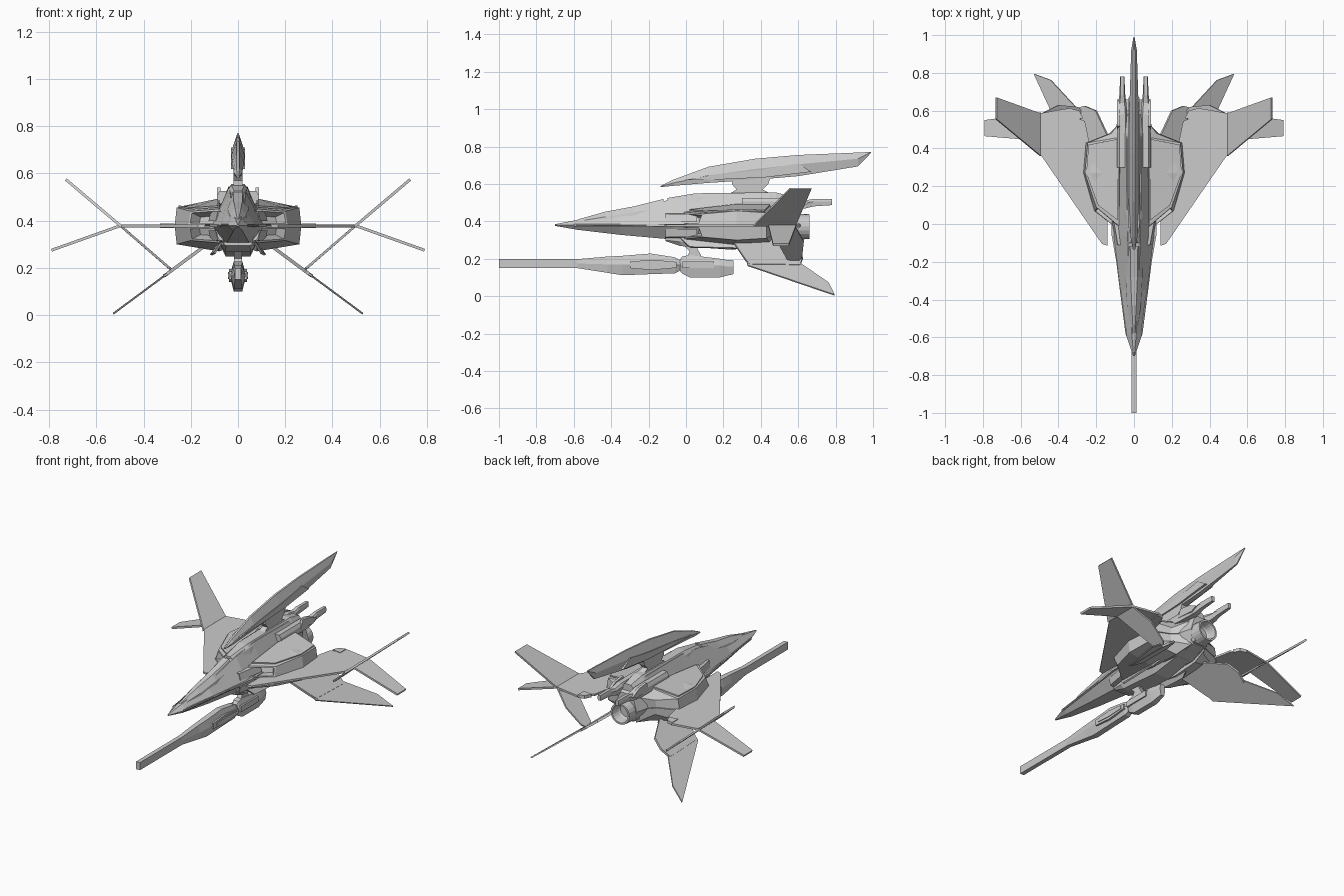
import bpy, bmesh, math
from mathutils import Vector


def finish(bm, name, mirror=False):
    me = bpy.data.meshes.new(name)
    bm.to_mesh(me)
    bm.free()
    ob = bpy.data.objects.new(name, me)
    bpy.context.collection.objects.link(ob)
    if mirror:
        ob.modifiers.new("mirror", 'MIRROR')
    return ob


def loft(name, rings, mirror=False, mouth=None):
    """Skin equal-length rings of points; mouth=(rim, depth) hollows the first cap."""
    bm = bmesh.new()
    vs = [[bm.verts.new(p) for p in r] for r in rings]
    n = len(rings[0])
    for a, b in zip(vs, vs[1:]):
        for i in range(n):
            bm.faces.new((a[i], a[(i + 1) % n], b[(i + 1) % n], b[i]))
    cap = bm.faces.new(vs[0])
    bm.faces.new(vs[-1])
    bmesh.ops.recalc_face_normals(bm, faces=bm.faces[:])
    if mouth:
        bmesh.ops.inset_region(bm, faces=[cap], thickness=mouth[0])
        shift = -cap.normal * mouth[1]
        res = bmesh.ops.extrude_face_region(bm, geom=[cap])
        bmesh.ops.translate(bm, vec=shift, verts=[v for v in res['geom'] if isinstance(v, bmesh.types.BMVert)])
        if cap.is_valid:
            bm.faces.remove(cap)
    return finish(bm, name, mirror)


def hull(name, rows, cx=0.0):
    """Six-sided body; row = y, top z, top w, mid z, mid w, bottom z, bottom w."""
    rings = [[(cx + wt, y, zt), (cx + wm, y, zm), (cx + wb, y, zb),
              (cx - wb, y, zb), (cx - wm, y, zm), (cx - wt, y, zt)]
             for y, zt, wt, zm, wm, zb, wb in rows]
    return loft(name, rings, cx != 0)


def plate(name, pts, thick=0.012, mirror=True):
    """Thin flat panel from a 3D outline."""
    bm = bmesh.new()
    f = bm.faces.new([bm.verts.new(p) for p in pts])
    f.normal_update()
    off = f.normal * thick / 2
    for v in bm.verts:
        v.co -= off
    res = bmesh.ops.extrude_face_region(bm, geom=[f])
    bmesh.ops.translate(bm, vec=off * 2, verts=[v for v in res['geom'] if isinstance(v, bmesh.types.BMVert)])
    bmesh.ops.recalc_face_normals(bm, faces=bm.faces[:])
    return finish(bm, name, mirror)


def side_slab(name, yz, w, cx=0.0):
    """Side profile extruded across x."""
    return loft(name, [[(cx + s * w, y, z) for y, z in yz] for s in (-1, 1)], cx != 0)


# Fuselage, canopy and belly
hull("fuselage", [
    (-.70, .385, .002, .380, .004, .376, .002),
    (-.58, .408, .012, .380, .045, .355, .020),
    (-.35, .450, .024, .380, .075, .328, .035),
    (-.07, .520, .034, .380, .110, .303, .050),
    (.10, .545, .038, .380, .110, .285, .060),
    (.45, .545, .040, .380, .110, .280, .060),
    (.60, .480, .045, .380, .075, .315, .045)])
hull("canopy", [
    (-.58, .410, .004, .400, .016, .390, .016),
    (-.43, .452, .012, .425, .036, .400, .040),
    (-.28, .480, .018, .450, .044, .410, .050),
    (-.12, .520, .020, .470, .046, .420, .050)])
hull("belly", [
    (-.11, .310, .060, .300, .060, .295, .050),
    (-.03, .310, .072, .290, .070, .268, .055),
    (.25, .310, .075, .290, .072, .248, .052),
    (.58, .330, .060, .320, .060, .305, .040)])

# Side strakes beside the cockpit
plate("nose_strake", [(.04, -.60, .38), (.085, -.25, .38), (.12, -.05, .38), (.12, .1, .38), (.03, .1, .38)], .014)

# Engine nacelles with hollow slanted intakes, upper and lower halves
NAC = [[(.07, -.04, .005), (.21, .07, .005), (.20, .09, .062), (.08, -.01, .072)],
       [(.06, .27, .002), (.268, .27, .002), (.260, .27, .078), (.08, .27, .108)],
       [(.06, .45, .002), (.255, .43, .002), (.245, .43, .068), (.07, .46, .105)],
       [(.05, .56, .002), (.13, .48, .002), (.12, .48, .045), (.05, .57, .080)]]
for label, s in (("upper", 1), ("lower", -1)):
    loft(label + "_nacelle", [[(x, y, .378 + s * z) for x, y, z in r] for r in NAC], True, (.011, .06))
    loft(label + "_inner_intake",
         [[(.07, y, .378 + s * .02), (w, y, .378 + s * .02), (w - .01, y, .378 + s * .062), (.06, y, .378 + s * .066)]
          for y, w in ((-.11, .095), (.06, .125))], True, (.006, .04))
# Raised armour panel over each upper nacelle
plate("nacelle_panel", [(.085, .02, .46), (.19, .10, .452), (.252, .27, .461),
                        (.24, .42, .457), (.085, .45, .486), (.085, .27, .489)], .008)

# Main wing
Z = .378
plate("main_wing", [(.14, -.115, Z), (.17, -.105, Z), (.50, .375, Z), (.50, .585, Z), (.42, .60, Z),
                    (.33, .615, Z), (.325, .57, Z), (.26, .545, Z), (.23, .40, Z), (.14, .30, Z)])
plate("wing_tip_hinge", [(.27, .56, Z), (.33, .55, Z), (.33, .61, Z), (.29, .60, Z)], .02)

# Wing-tip fins: one up, one down, plus the strut panel to the lower fin
plate("upper_tip_fin", [(.495, .36, .376), (.73, .555, .575), (.73, .67, .575), (.495, .585, .376)])
plate("lower_tip_fin", [(.495, .44, .380), (.79, .465, .275), (.79, .55, .275), (.495, .59, .380)])
plate("fin_strut_panel", [(.50, .44, .38), (.50, .58, .38), (.40, .63, .294), (.30, .62, .207),
                          (.275, .595, .186), (.29, .54, .199)], .010)


# Lower ventral fins, lying in one slanted plane
def slant(x, y):
    return (x, y, .19 - .74 * (x - .28))


plate("ventral_fin_root", [slant(*p) for p in ((.12, .24), (.28, .32), (.31, .34), (.315, .61),
                                               (.26, .625), (.20, .60), (.135, .46))], .014)
plate("ventral_fin", [slant(*p) for p in ((.29, .325), (.315, .33), (.529, .795), (.44, .762), (.29, .60))], .008)
plate("belly_fin", [(.07, -.03, .31), (.10, .02, .262), (.115, .30, .255), (.08, .40, .30)], .010)

# Twin tail booms
hull("tail_boom", [
    (.30, .525, .016, .505, .028, .470, .028),
    (.58, .525, .016, .505, .026, .465, .022),
    (.64, .512, .012, .500, .022, .470, .016),
    (.68, .520, .010, .505, .016, .480, .012),
    (.78, .520, .009, .505, .011, .487, .009)], .062)
side_slab("boom_cap", [(.50, .49), (.52, .54), (.60, .53), (.66, .50), (.62, .48)], .008, .082)

# Exhaust nozzle, turned profile with a hollow inside
prof = [(.05, .56), (.058, .57), (.070, .59), (.066, .66), (.055, .66), (.046, .61), (.030, .585)]
loft("exhaust_nozzle", [[(r * math.cos(math.tau * i / 20), y, .372 + r * math.sin(math.tau * i / 20))
                         for i in range(20)] for r, y in prof])

# Dorsal spine, pylon and blade
hull("dorsal_spine", [
    (-.10, .525, .015, .515, .030, .480, .040),
    (.05, .550, .028, .530, .045, .480, .060),
    (.48, .555, .028, .530, .045, .480, .060),
    (.58, .530, .020, .515, .035, .470, .045)])
side_slab("dorsal_pylon", [(.22, .54), (.27, .57), (.245, .60), (.26, .65), (.46, .66),
                           (.44, .60), (.41, .57), (.47, .54)], .019)
hull("dorsal_blade", [
    (-.135, .590, .004, .587, .006, .583, .004),
    (-.07, .622, .006, .605, .018, .590, .014),
    (.12, .692, .006, .645, .026, .606, .018),
    (.37, .735, .006, .680, .027, .622, .018),
    (.60, .755, .005, .705, .025, .642, .014),
    (.92, .768, .004, .735, .015, .694, .004),
    (.99, .771, .002, .770, .003, .767, .002)])
side_slab("blade_panel", [(-.02, .62), (.20, .655), (.40, .675), (.60, .71), (.67, .665), (.42, .635), (.20, .625)], .029)

# Underslung cannon
side_slab("cannon_barrel", [(-1, .15), (-1, .198), (-.40, .198), (-.40, .15)], .0135)
hull("cannon_front_body", [
    (-.58, .198, .013, .175, .015, .150, .013),
    (-.42, .212, .016, .170, .026, .125, .016),
    (-.34, .216, .018, .170, .032, .112, .018),
    (-.19, .228, .018, .170, .034, .118, .018),
    (-.06, .208, .018, .170, .034, .122, .018),
    (-.03, .192, .014, .165, .024, .138, .014)])
side_slab("cannon_side_panel", [(-.30, .150), (-.30, .185), (-.18, .195), (-.05, .183), (-.05, .152), (-.18, .140)], .038)
side_slab("cannon_side_rib", [(-.27, .160), (-.27, .176), (-.18, .182), (-.07, .176), (-.07, .160), (-.18, .154)], .042)
hull("cannon_rear_body", [
    (-.04, .185, .012, .165, .018, .145, .012),
    (-.02, .212, .018, .165, .030, .120, .018),
    (.02, .220, .018, .165, .034, .100, .018),
    (.18, .200, .018, .165, .034, .100, .018),
    (.21, .195, .016, .160, .028, .108, .016),
    (.255, .192, .012, .160, .020, .118, .012)])
side_slab("cannon_grip_panel", [(-.02, .150), (-.02, .186), (.15, .186), (.15, .150)], .038)
side_slab("cannon_pylon", [(.0, .20), (.02, .24), (-.01, .27), (-.03, .31), (.08, .31), (.06, .255), (.08, .22), (.08, .20)], .016)
